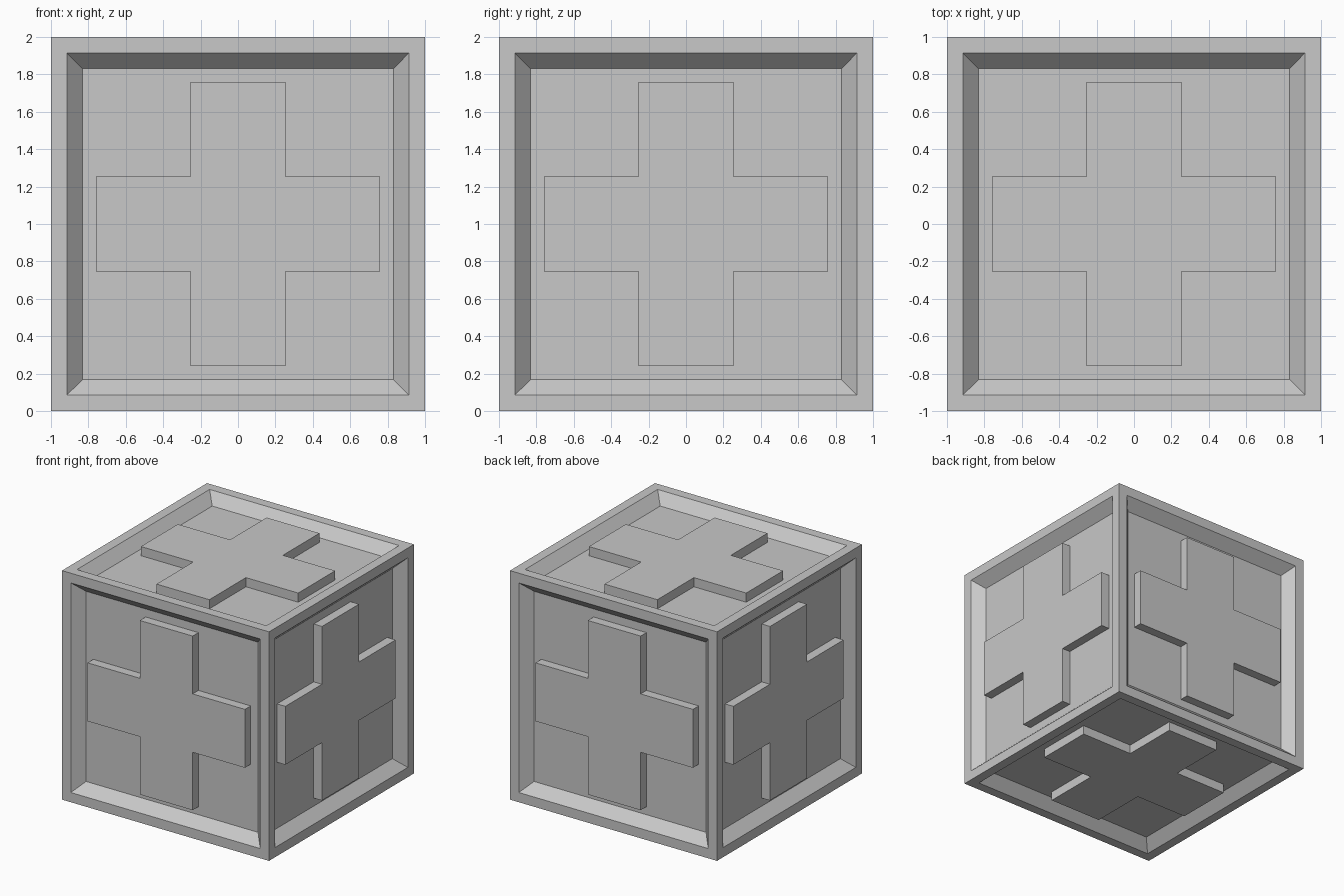
import bpy, bmesh
from math import pi
from mathutils import Matrix, Vector

if "Cube" in bpy.data.objects:
    bpy.data.objects.remove(bpy.data.objects["Cube"])

RIM = 0.12      # width of the flat frame, and of the slope inside it
DEPTH = 0.09    # depth of the recessed panels
RAISE = 0.08    # height of the crosses above the panel floors
REACH = 0.76    # half length of a cross
ARM = 0.255     # half width of a cross arm

grey = bpy.data.materials.new("plain grey")
grey.use_nodes = True
grey.diffuse_color = (0.58, 0.58, 0.58, 1)
grey.node_tree.nodes["Principled BSDF"].inputs["Base Color"].default_value = grey.diffuse_color


def make_object(name, bm):
    mesh = bpy.data.meshes.new(name)
    bm.to_mesh(mesh)
    bm.free()
    mesh.materials.append(grey)
    obj = bpy.data.objects.new(name, mesh)
    bpy.context.collection.objects.link(obj)
    return obj


# Box with a framed, sloping recess in every side
bm = bmesh.new()
bmesh.ops.create_cube(bm, size=2)
panels = bm.faces[:]
bmesh.ops.inset_individual(bm, faces=panels, thickness=RIM)
bmesh.ops.inset_individual(bm, faces=panels, thickness=RIM, depth=-DEPTH)
box = make_object("box_frame", bm)
box.location.z = 1


def make_cross(name, turn):
    """Raised cross standing on a panel floor, turned to its side of the box."""
    bm = bmesh.new()
    quarter = [(REACH, -ARM), (REACH, ARM), (ARM, ARM)]
    corners = []
    for i in range(4):
        spin = Matrix.Rotation(i * pi / 2, 3, 'Z')
        corners += [bm.verts.new(spin @ Vector((x, y, 1 - DEPTH))) for x, y in quarter]
    base = bm.faces.new(corners)
    grown = bmesh.ops.extrude_face_region(bm, geom=[base])["geom"]
    top = [v for v in grown if isinstance(v, bmesh.types.BMVert)]
    bmesh.ops.translate(bm, verts=top, vec=(0, 0, RAISE))
    bmesh.ops.recalc_face_normals(bm, faces=bm.faces[:])
    bm.transform(turn)
    make_object(name, bm).location.z = 1


# One cross on each of the six sides
sides = {"top": (0, 'X'), "bottom": (pi, 'X'), "front": (pi / 2, 'X'),
         "back": (-pi / 2, 'X'), "left": (pi / 2, 'Y'), "right": (-pi / 2, 'Y')}
for side, (angle, axis) in sides.items():
    make_cross(side + "_cross", Matrix.Rotation(angle, 4, axis))
